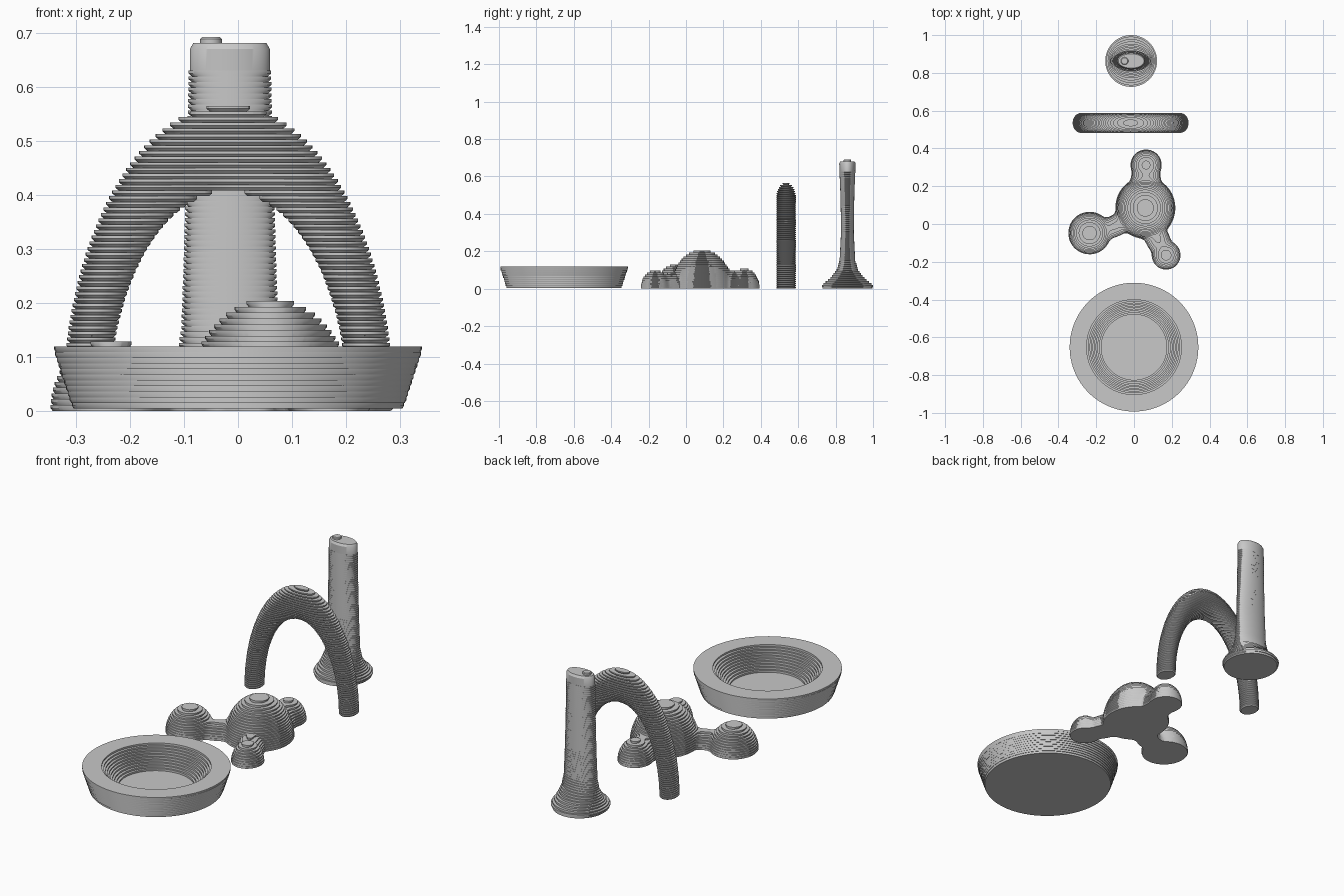
import bpy, bmesh, math
from mathutils import Matrix, Vector

if "Cube" in bpy.data.objects:
    bpy.data.objects.remove(bpy.data.objects["Cube"])

grey = bpy.data.materials.new("light grey")
grey.use_nodes = True
COLOUR = (0.58, 0.58, 0.58, 1)
grey.diffuse_color = COLOUR
grey.node_tree.nodes["Principled BSDF"].inputs["Base Color"].default_value = COLOUR

LAYER = 0.0105


def finish(name, bm):
    """Turn a bmesh into a shaded object."""
    bmesh.ops.recalc_face_normals(bm, faces=bm.faces)
    mesh = bpy.data.meshes.new(name)
    bm.to_mesh(mesh)
    bm.free()
    mesh.materials.append(grey)
    obj = bpy.data.objects.new(name, mesh)
    bpy.context.collection.objects.link(obj)
    bpy.ops.object.select_all(action='DESELECT')
    obj.select_set(True)
    bpy.context.view_layer.objects.active = obj
    bpy.ops.object.shade_smooth_by_angle(angle=math.radians(30))
    return obj


def loft(rings, x, y, sides=96):
    """Closed solid through elliptical rings given as (z, x radius, y radius)."""
    bm = bmesh.new()
    turns = [i * math.tau / sides for i in range(sides)]
    loops = [[bm.verts.new((x + rx * math.cos(a), y + ry * math.sin(a), z)) for a in turns]
             for z, rx, ry in rings]
    for low, high in zip(loops, loops[1:]):
        for i in range(sides):
            j = (i + 1) % sides
            bm.faces.new((low[i], low[j], high[j], high[i]))
    bm.faces.new(loops[0])
    bm.faces.new(loops[-1])
    return bm


def layered(name, solid, z0, z1, under_x, under_y):
    """Rebuild a solid as stacked flat layers with a slight undercut."""
    out = bmesh.new()
    count = round((z1 - z0) / LAYER)
    h = (z1 - z0) / count
    for k in range(count):
        base = z0 + k * h
        cut = solid.copy()
        result = bmesh.ops.bisect_plane(
            cut, geom=cut.verts[:] + cut.edges[:] + cut.faces[:], dist=1e-6,
            plane_co=(0, 0, base + h * 0.503), plane_no=(0, 0, 1))
        outline = [e for e in result["geom_cut"] if isinstance(e, bmesh.types.BMEdge)]
        top = {}
        for e in outline:
            for v in e.verts:
                if v not in top:
                    top[v] = out.verts.new((v.co.x, v.co.y, base + h))
        ring = [out.edges.new([top[v] for v in e.verts]) for e in outline]
        cut.free()
        if not ring:
            continue
        filled = bmesh.ops.triangle_fill(out, edges=ring, use_beauty=True, normal=(0, 0, 1))
        caps = [f for f in filled["geom"] if isinstance(f, bmesh.types.BMFace)]
        # outward direction of every outline point
        push = {v: Vector() for v in top.values()}
        for e in ring:
            a, b = e.verts
            side = (b.co - a.co).cross(Vector((0, 0, 1)))
            if e.link_faces:
                inner = e.link_faces[0].calc_center_median()
                if side.dot((a.co + b.co) / 2 - inner) < 0:
                    side.negate()
            push[a] += side
            push[b] += side
        middle, bottom = {}, {}
        for v, n in push.items():
            n = n.normalized()
            middle[v] = out.verts.new((v.co.x, v.co.y, base + h * 0.5))
            bottom[v] = out.verts.new((v.co.x - n.x * under_x, v.co.y - n.y * under_y, base))
        for e in ring:
            a, b = e.verts
            out.faces.new((a, b, middle[b], middle[a]))
            out.faces.new((middle[a], middle[b], bottom[b], bottom[a]))
        for f in caps:
            out.faces.new([bottom[v] for v in reversed(f.verts)])
    solid.free()
    return finish(name, out)


# Shallow round dish: up the outside, over the rim, down to the floor
dish = [(0.004, 0.305), (0.02, 0.312), (0.1, 0.338), (0.112, 0.342), (0.12, 0.336),
        (0.118, 0.255), (0.1, 0.238), (0.05, 0.2), (0.016, 0.17)]
layered("dish", loft([(z, r, r) for z, r in dish], 0, -0.652), 0.004, 0.119, 0.003, 0)

# Flared column on a round foot, turning into an ellipse
column = [(0, 0.125, 0.125), (0.008, 0.137, 0.137), (0.02, 0.137, 0.137),
          (0.035, 0.125, 0.118), (0.06, 0.112, 0.088), (0.1, 0.098, 0.057),
          (0.15, 0.09, 0.042), (0.3, 0.085, 0.034), (0.5, 0.079, 0.037),
          (0.64, 0.076, 0.043)]
CX, CY = -0.015, 0.863
layered("column", loft(column, CX, CY), 0, 0.63, 0.006, 0)
finish("column_cap", loft([(0.63, 0.074, 0.042), (0.67, 0.074, 0.044),
                           (0.681, 0.068, 0.038)], CX, CY))
finish("column_button", loft([(0.67, 0.02, 0.02), (0.689, 0.02, 0.02),
                              (0.692, 0.017, 0.017)], -0.05, CY, 32))

# Arch: upper half of a ring stretched upward
bpy.ops.mesh.primitive_torus_add(major_radius=0.264, minor_radius=0.043,
                                 major_segments=128, minor_segments=40)
ring_obj = bpy.context.object
arch = bmesh.new()
arch.from_mesh(ring_obj.data)
bpy.data.objects.remove(ring_obj)
arch.transform(Matrix(((1, 0, 0, -0.018), (0, 0, 1.22, 0.535),
                       (0, 1.84, 0, 0), (0, 0, 0, 1))))
layered("arch", arch, 0, 0.565, 0.006, 0.005)

# Blended mound: dome, three lobes and the necks joining them
blob = bmesh.new()
for x, y, rx, ry, rz, turn in [
        (0.06, 0.085, 0.16, 0.165, 0.207, 0),
        (-0.235, -0.048, 0.114, 0.114, 0.132, 0),
        (0.17, -0.165, 0.078, 0.078, 0.1, 0),
        (0.064, 0.312, 0.084, 0.084, 0.108, 0),
        (-0.1, -0.01, 0.12, 0.058, 0.075, 25),
        (0.125, -0.08, 0.09, 0.066, 0.085, -66),
        (0.063, 0.24, 0.1, 0.08, 0.095, 90)]:
    place = (Matrix.Translation((x, y, 0)) @ Matrix.Rotation(math.radians(turn), 4, 'Z')
             @ Matrix.Diagonal((rx, ry, rz, 1)))
    bmesh.ops.create_uvsphere(blob, u_segments=48, v_segments=32, radius=1, matrix=place)
lump = finish("mound_source", blob)
remesh = lump.modifiers.new("blend", 'REMESH')
remesh.mode = 'VOXEL'
remesh.voxel_size = 0.011
smooth = lump.modifiers.new("soften", 'SMOOTH')
smooth.factor = 0.5
smooth.iterations = 8
mound = bmesh.new()
mound.from_object(lump, bpy.context.evaluated_depsgraph_get())
bpy.data.objects.remove(lump)
layered("mound", mound, 0, 0.203, 0.004, 0)
